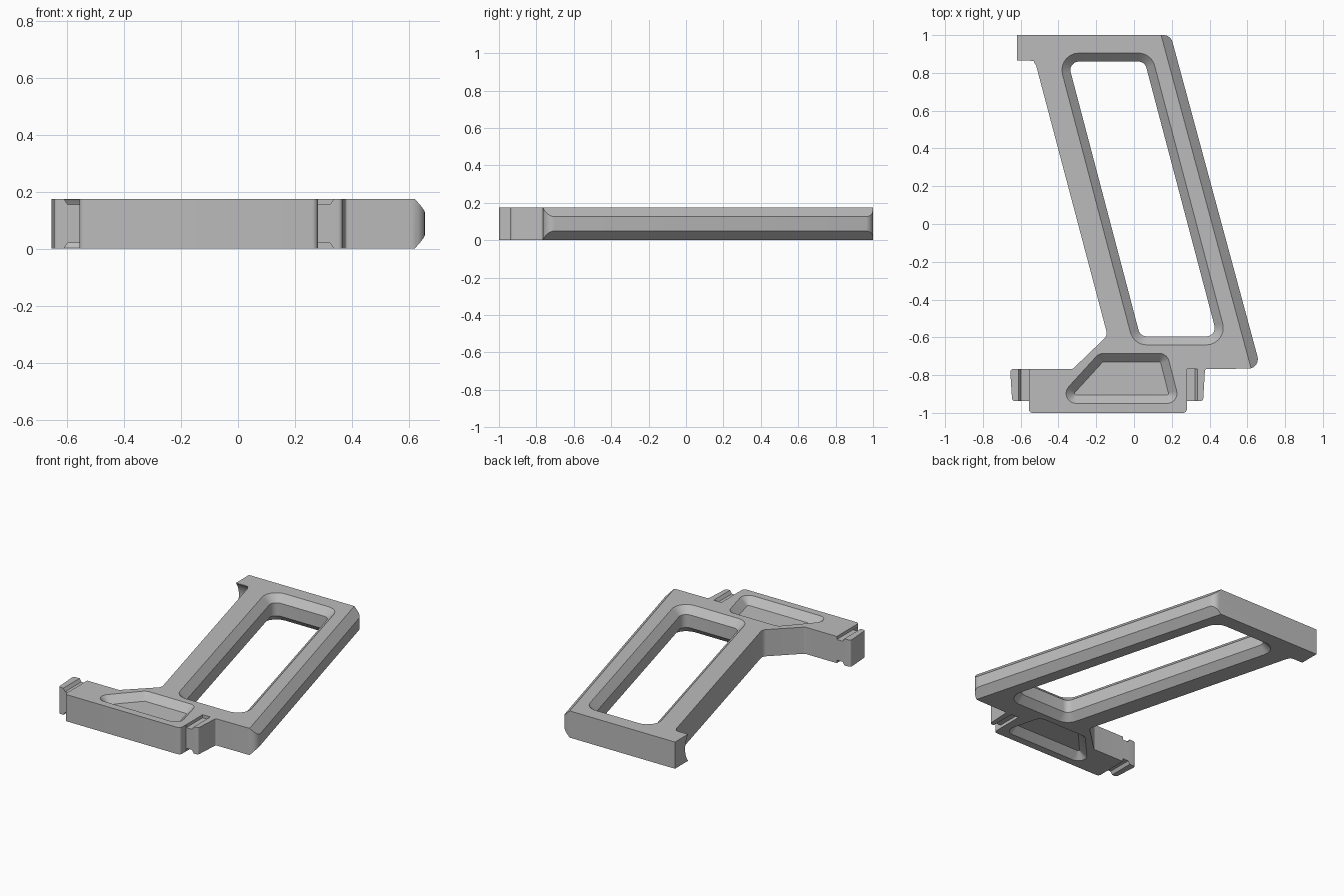
import bpy, bmesh, math
from mathutils import Vector

if "Cube" in bpy.data.objects:
    bpy.data.objects.remove(bpy.data.objects["Cube"])

H = 0.175       # plate thickness
BEVEL = 0.045   # depth of the sloped edges

grey = bpy.data.materials.new("plain grey")
grey.use_nodes = True
grey.diffuse_color = (0.5, 0.5, 0.5, 1)
grey.node_tree.nodes["Principled BSDF"].inputs["Base Color"].default_value = grey.diffuse_color


def corners(points):
    """Yield each corner with unit directions to its neighbours."""
    pts = [Vector(p[:2]) for p in points]
    for i, p in enumerate(pts):
        yield p, (pts[i - 1] - p).normalized(), (pts[(i + 1) % len(pts)] - p).normalized()


def rounded(points, steps=7):
    """Outline with an arc at every (x, y, radius) corner."""
    ring = []
    for (p, a, b), (_, _, r) in zip(corners(points), points):
        if r <= 0:
            ring.append(p)
            continue
        half = a.angle(b) / 2
        mid = (a + b).normalized()
        centre = p + mid * r / math.sin(half)
        start = p + a * r / math.tan(half) - centre
        end = p + b * r / math.tan(half) - centre
        sweep = start.angle_signed(end)
        for k in range(steps + 1):
            t = -sweep * k / steps
            c, s = math.cos(t), math.sin(t)
            ring.append(centre + Vector((start.x * c - start.y * s, start.x * s + start.y * c)))
    return ring


def outset(points, d):
    """Grow a convex outline and its corner radii by d."""
    grown = []
    for (p, a, b), (_, _, r) in zip(corners(points), points):
        q = p - (a + b).normalized() * d / math.sin(a.angle(b) / 2)
        grown.append((q.x, q.y, r + d))
    return grown


def loft(name, rings):
    """Closed solid through matching rings of 3D points."""
    bm = bmesh.new()
    loops = [[bm.verts.new(p) for p in ring] for ring in rings]
    n = len(loops[0])
    for low, high in zip(loops, loops[1:]):
        for i in range(n):
            j = (i + 1) % n
            bm.faces.new((low[i], low[j], high[j], high[i]))
    bm.faces.new(loops[0][::-1])
    bm.faces.new(loops[-1])
    bmesh.ops.recalc_face_normals(bm, faces=bm.faces)
    mesh = bpy.data.meshes.new(name)
    bm.to_mesh(mesh)
    bm.free()
    mesh.materials.append(grey)
    obj = bpy.data.objects.new(name, mesh)
    bpy.context.collection.objects.link(obj)
    return obj


def level(ring, z):
    return [(p.x, p.y, z) for p in ring]


def cut(target, cutter):
    cutter.hide_render = True
    mod = target.modifiers.new("cut", 'BOOLEAN')
    mod.operation, mod.solver, mod.object = 'DIFFERENCE', 'EXACT', cutter
    bpy.context.view_layer.objects.active = target
    bpy.ops.object.modifier_apply(modifier=mod.name)
    bpy.data.objects.remove(cutter)


# Plate outline: hook, slanted leg, foot with two end tabs, slanted outer side
outline = [
    (-0.62, 1, 0), (-0.62, 0.865, 0), (-0.525, 0.865, 0.04),
    (-0.14, -0.59, 0.04), (-0.325, -0.768, 0.02),
    (-0.656, -0.768, 0.015), (-0.645, -0.937, 0.015),
    (-0.557, -0.937, 0), (-0.557, -1, 0.02),
    (0.28, -1, 0.02), (0.28, -0.937, 0),
    (0.366, -0.937, 0.015), (0.376, -0.768, 0.01),
    (0.671, -0.765, 0.05), (0.194, 1, 0.05),
]
plate = loft("frame_plate", [level(rounded(outline), z) for z in (0, H)])

# Slope the long outer side above and below
bm = bmesh.new()
bm.from_mesh(plate.data)
side = Vector((1, 0.27)).normalized()
for z, up in ((H, 1), (0, -1)):
    res = bmesh.ops.bisect_plane(
        bm, geom=bm.verts[:] + bm.edges[:] + bm.faces[:], dist=1e-5,
        plane_co=(0.62, -0.765, z),
        plane_no=Vector((side.x * BEVEL, side.y * BEVEL, up * BEVEL)), clear_outer=True)
    edges = [e for e in res["geom_cut"] if isinstance(e, bmesh.types.BMEdge)]
    bmesh.ops.holes_fill(bm, edges=edges, sides=0)
bmesh.ops.recalc_face_normals(bm, faces=bm.faces)
bm.to_mesh(plate.data)
bm.free()

# Window through the plate, sloped at both rims
window = [(-0.35, 0.86, 0.045), (0.033, -0.595, 0.045),
          (0.441, -0.595, 0.045), (0.057, 0.86, 0.045)]
over = 0.01
wide = rounded(outset(window, BEVEL + over))
tight = rounded(window)
cut(plate, loft("window_cutter", [level(wide, -over), level(tight, BEVEL),
                                  level(tight, H - BEVEL), level(wide, H + over)]))

# Shallow tray in the foot, and grooves at the tabs, on both faces
tray = [(-0.325, -0.905, 0.008), (0.185, -0.905, 0.008),
        (0.14, -0.73, 0.008), (-0.165, -0.73, 0.008)]
floor = rounded(tray)
rim = rounded(outset(tray, BEVEL + over))
for face, up in ((H, 1), (0, -1)):
    cut(plate, loft("tray_cutter", [level(floor, face - up * BEVEL),
                                    level(rim, face + up * over)]))
    for wall, out, back in ((-0.556, -1, -0.7), (0.281, 1, -0.767)):
        profile = [(0, 0.02), (0.042, 0.02), (0.055, 0), (0.055, -over), (0, -over)]
        cut(plate, loft("groove_cutter", [
            [(wall + out * x, y, face - up * d) for x, d in profile]
            for y in (-0.97, back)]))

# Hollow along the inner face of the hook
arc = [(0.76 + 0.135 * math.sin(t * math.tau / 48), H / 2 + 0.135 * math.cos(t * math.tau / 48))
       for t in range(48)]
cut(plate, loft("hook_cutter", [[(x, y, z) for y, z in arc] for x in (-0.7, -0.53)]))

# Smooth arcs, crisp edges
for obj in bpy.context.selected_objects:
    obj.select_set(False)
plate.select_set(True)
bpy.context.view_layer.objects.active = plate
bpy.ops.object.shade_smooth_by_angle(angle=math.radians(30))
